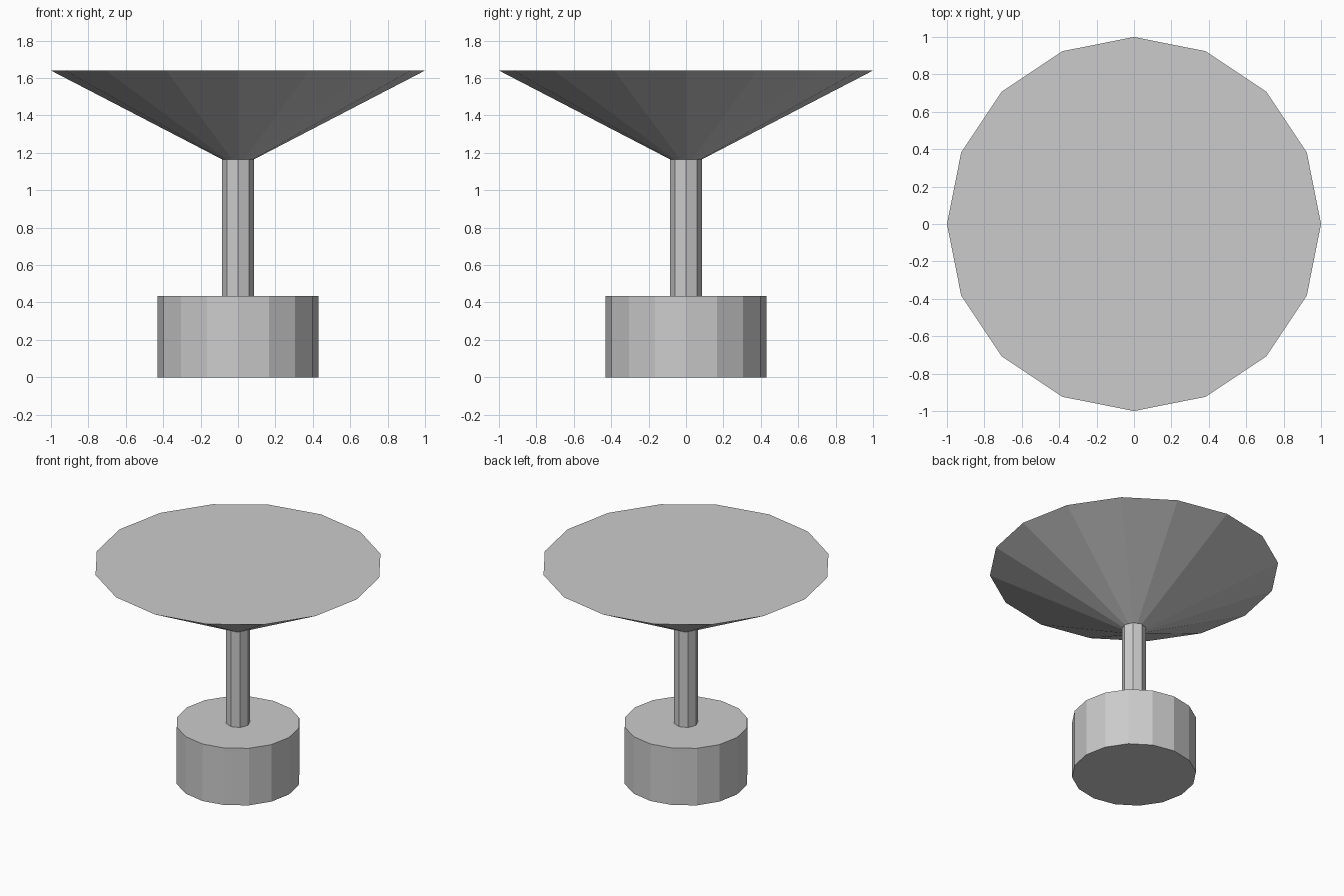
import bpy
import math

cube = bpy.data.objects.get("Cube")
if cube:
    bpy.data.objects.remove(cube, do_unlink=True)

# One plain grey for every part
grey = bpy.data.materials.new("light grey")
grey.use_nodes = True
colour = (0.6, 0.6, 0.6, 1)
grey.diffuse_color = colour
grey.node_tree.nodes["Principled BSDF"].inputs["Base Color"].default_value = colour


def add_part(name, sides, r_low, r_high, z_low, z_high):
    """Flat-shaded, capped prism or cone section with a corner on each axis."""
    bpy.ops.mesh.primitive_cone_add(
        vertices=sides, radius1=r_low, radius2=r_high, depth=z_high - z_low,
        location=(0, 0, (z_low + z_high) / 2))
    part = bpy.context.object
    part.name = name
    part.data.materials.append(grey)
    return part


# Round foot, thin stem and flared top
add_part("base", 16, 0.43, 0.43, 0, 0.435)
add_part("stem", 8, 0.085, 0.085, 0.435, 1.17)
add_part("flared_top", 16, 0.085, 1, 1.165, 1.64)
